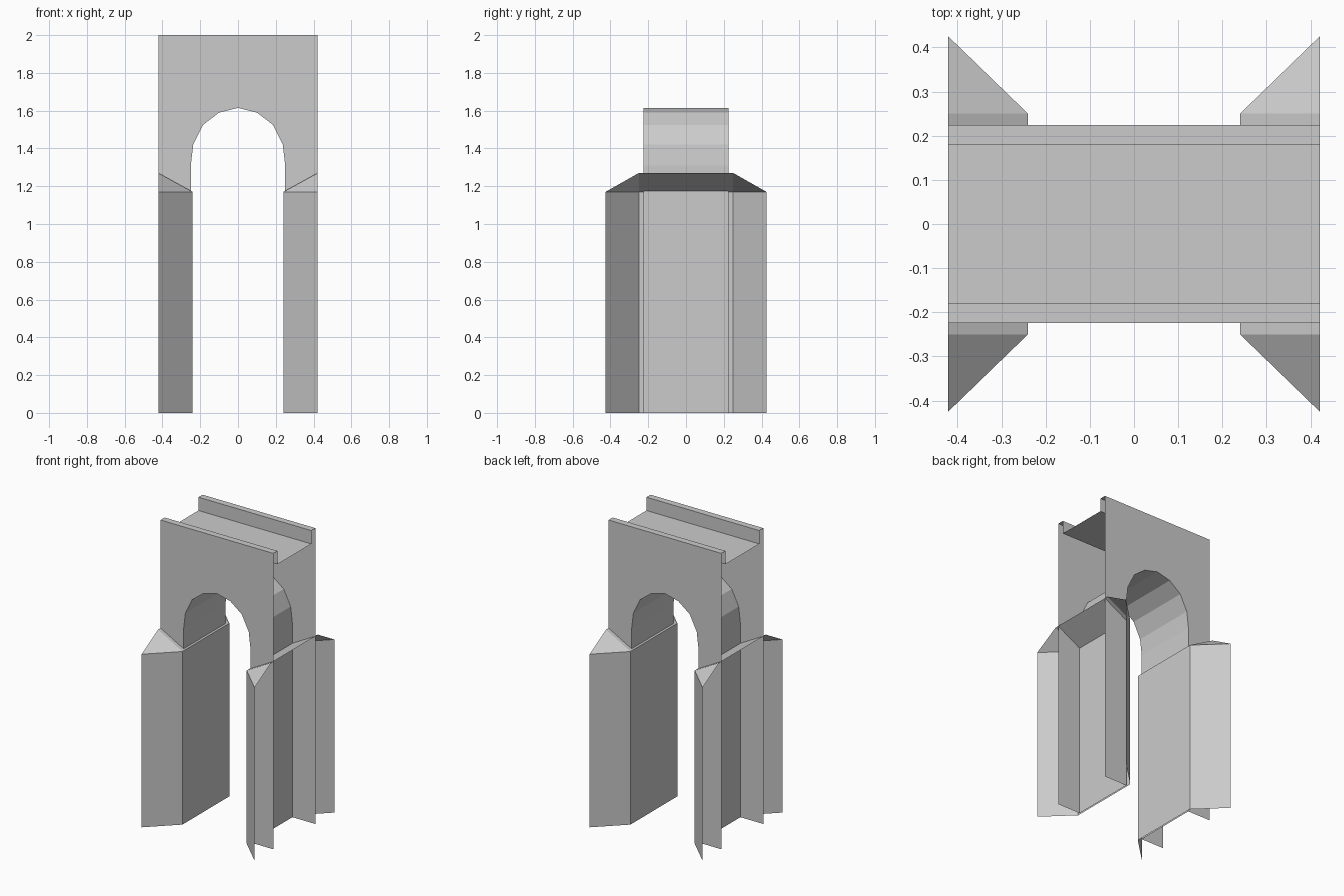
import bpy

if "Cube" in bpy.data.objects:
    bpy.data.objects.remove(bpy.data.objects["Cube"])

X, WALL, CURB, TOP, DECK = 0.422, 0.224, 0.18, 2.0, 1.91
SPRING, RIDGE = 1.17, 1.27


def make(name, polys, mirror=None):
    """Build one object from polygons; optionally mirror it across an axis."""
    verts, faces, index = [], [], {}
    for poly in polys:
        face = []
        for p in poly:
            if p not in index:
                index[p] = len(verts)
                verts.append(p)
            face.append(index[p])
        faces.append(face)
    mesh = bpy.data.meshes.new(name)
    mesh.from_pydata(verts, [], faces)
    mesh.update()
    ob = bpy.data.objects.new(name, mesh)
    bpy.context.collection.objects.link(ob)
    if mirror is not None:
        mod = ob.modifiers.new("Mirror", 'MIRROR')
        mod.use_axis = [i == mirror for i in range(3)]
        mod.use_mirror_merge = False
    return ob


def ribbon(profile, lo, hi, place):
    """Sweep an open 2D profile between lo and hi; place(p, t) gives xyz."""
    return [[place(a, lo), place(a, hi), place(b, hi), place(b, lo)]
            for a, b in zip(profile, profile[1:])]


# Arch outline, foot to foot
half = [(0.25, 0.0), (0.25, 1.31), (0.237, 1.42), (0.185, 1.525), (0.10, 1.59)]
arch = [(-x, z) for x, z in half] + [(0.0, 1.615)] + half[::-1]

# Front and back walls with the arched opening
outline = [(-X, TOP), (-X, 0.0)] + arch + [(X, 0.0), (X, TOP)]
make("side_wall", [[(x, -WALL, z) for x, z in outline]], mirror=1)

# Underside of the arch
make("arch_soffit", ribbon(arch, -WALL, WALL, lambda p, t: (p[0], t, p[1])))

# Road deck with parapets, open at both ends
road = [(-WALL, TOP), (-CURB, TOP), (-CURB, DECK),
        (CURB, DECK), (CURB, TOP), (WALL, TOP)]
make("deck_and_parapets", ribbon(road, -X, X, lambda p, t: (t, p[0], p[1])))

# Pointed piers with sloping caps
plan = [(X, -0.426), (0.24, -0.25), (0.24, 0.25), (X, 0.426)]
make("pier", ribbon(plan, 0.0, SPRING, lambda p, t: (p[0], p[1], t)), mirror=0)
f0, f1, b1, b0 = [(x, y, SPRING) for x, y in plan]
front_peak, back_peak = (X, -0.25, RIDGE), (X, 0.25, RIDGE)
make("pier_cap", [[f1, f0, front_peak],
                  [f1, front_peak, back_peak, b1],
                  [b1, back_peak, b0]], mirror=0)
